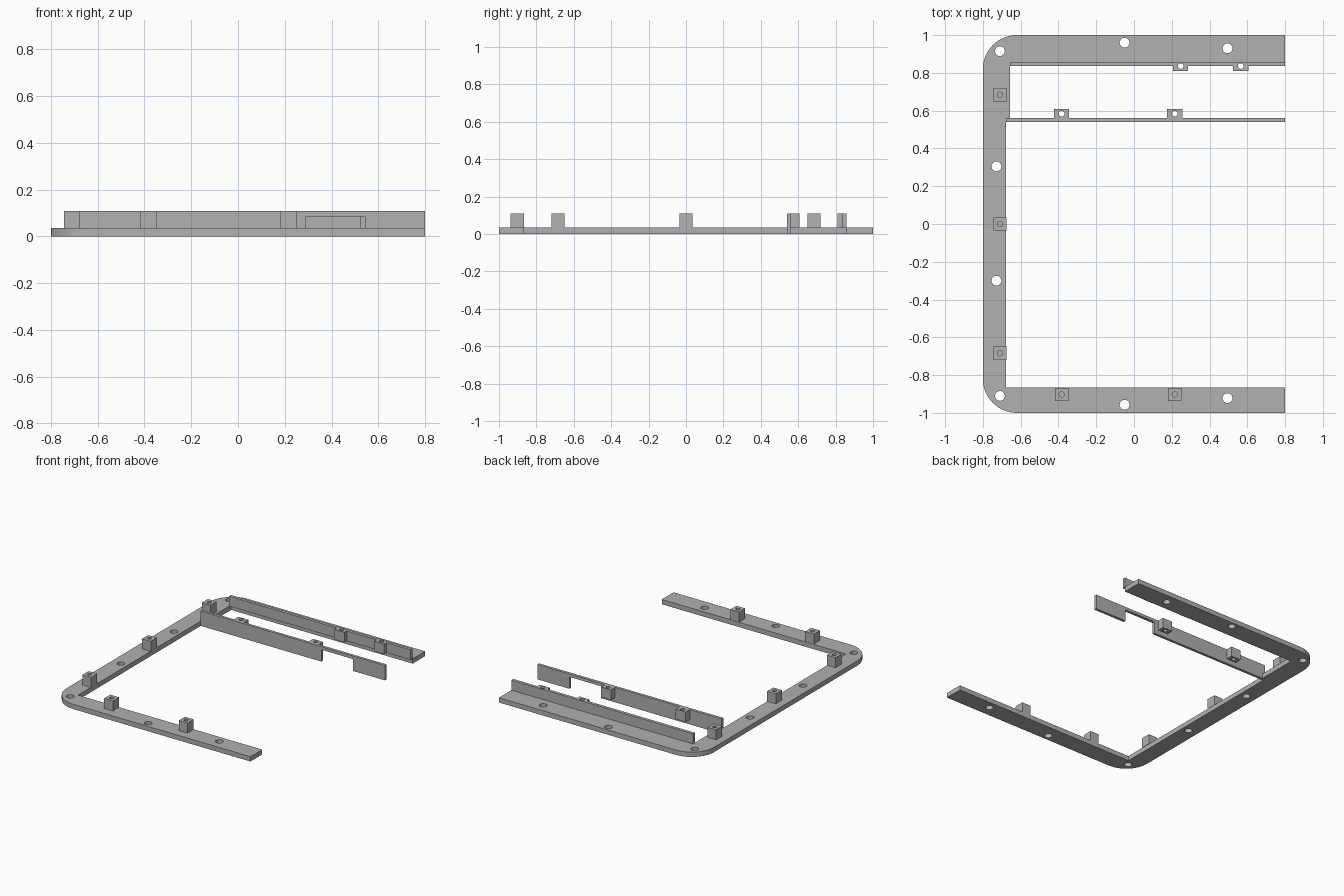
import bpy, bmesh, math

if "Cube" in bpy.data.objects:
    bpy.data.objects.remove(bpy.data.objects["Cube"])

BASE, TOP = 0.035, 0.108
grey = bpy.data.materials.new("plain grey")
grey.diffuse_color = (0.44, 0.44, 0.44, 1)
grey.use_nodes = True
grey.node_tree.nodes["Principled BSDF"].inputs["Base Color"].default_value = grey.diffuse_color


def prism(bm, pts, z0, z1):
    """Extrude a counter-clockwise outline from z0 to z1."""
    face = bm.faces.new([bm.verts.new((x, y, z0)) for x, y in pts])
    out = bmesh.ops.extrude_face_region(bm, geom=[face], use_keep_orig=True)
    for v in out["geom"]:
        if isinstance(v, bmesh.types.BMVert):
            v.co.z = z1
    bmesh.ops.recalc_face_normals(bm, faces=bm.faces)


def circle(cx, cy, r, a0=0, a1=360, n=32):
    return [(cx + r * math.cos(math.radians(a0 + (a1 - a0) * i / n)),
             cy + r * math.sin(math.radians(a0 + (a1 - a0) * i / n))) for i in range(n)]


def rect(x0, x1, y0, y1):
    return [(x0, y0), (x1, y0), (x1, y1), (x0, y1)]


def make(name, prisms):
    bm = bmesh.new()
    for p in prisms:
        prism(bm, *p)
    me = bpy.data.meshes.new(name)
    bm.to_mesh(me)
    bm.free()
    ob = bpy.data.objects.new(name, me)
    bpy.context.collection.objects.link(ob)
    me.materials.append(grey)
    return ob


def cut(ob, prisms):
    """Subtract the prisms from the object."""
    cutter = make("cutter", prisms)
    cutter.hide_render = True
    mod = ob.modifiers.new("cut", "BOOLEAN")
    mod.operation, mod.solver, mod.object = "DIFFERENCE", "EXACT", cutter
    bpy.ops.object.select_all(action="DESELECT")
    bpy.context.view_layer.objects.active = ob
    ob.select_set(True)
    bpy.ops.object.modifier_apply(modifier=mod.name)
    bpy.data.objects.remove(cutter)
    bpy.ops.object.shade_smooth_by_angle(angle=math.radians(30))


# C-shaped base frame with rounded outer corners
R = 0.18
outline = ([(0.8, 0.858), (0.8, 1.0)]
           + circle(-0.8 + R, 1 - R, R, 90, 180, 16) + [(-0.8, 1 - R)]
           + circle(-0.8 + R, -1 + R, R, 180, 270, 16) + [(-0.8 + R, -1)]
           + [(0.8, -1), (0.8, -0.865), (-0.677, -0.865), (-0.677, 0.56),
              (-0.656, 0.56), (-0.656, 0.858)])
frame = make("base_frame", [(outline, 0, BASE)])
screws = [(-0.71, 0.915), (-0.05, 0.96), (0.495, 0.93), (-0.728, 0.305),
          (-0.728, -0.3), (-0.71, -0.91), (-0.05, -0.957), (0.495, -0.922)]
cut(frame, [(circle(x, y, 0.026), -0.1, 0.2) for x, y in screws])

# Square posts with blind holes
posts = [(-0.71, 0.684), (-0.71, 0), (-0.71, -0.684), (-0.383, -0.902), (0.216, -0.902)]
for i, (x, y) in enumerate(posts):
    h = 0.035
    post = make(f"post_{i + 1}", [(rect(x - h, x + h, y - h, y + h), BASE, TOP)])
    cut(post, [(circle(x, y, 0.014, n=24), BASE + 0.005, 0.2)])

# Rear wall with two drilled lugs
wall = rect(-0.656, 0.8, 0.836, 0.858)
lugs = [0.247, 0.565]
for x in reversed(lugs):
    wall[1:1] = []
pts = [(-0.656, 0.836)]
for x in lugs:
    pts += [(x - 0.04, 0.836), (x - 0.04, 0.81), (x + 0.04, 0.81), (x + 0.04, 0.836)]
pts += [(0.8, 0.836), (0.8, 0.858), (-0.656, 0.858)]
rear = make("rear_wall", [(pts, BASE, TOP)])
cut(rear, [(circle(x, 0.836, 0.015, n=24), -0.1, 0.2) for x in lugs])

# Inner wall with a lower notch
inner = make("inner_wall", [(rect(-0.677, 0.8, 0.54, 0.56), 0, TOP)])
cut(inner, [(rect(0.29, 0.543, 0.5, 0.6), -0.1, 0.086)])

# Drilled lugs behind the inner wall
for i, x in enumerate((-0.383, 0.216)):
    lug = make(f"inner_lug_{i + 1}", [(rect(x - 0.04, x + 0.04, 0.56, 0.608), BASE, TOP)])
    cut(lug, [(circle(x, 0.584, 0.015, n=24), -0.1, 0.2)])
